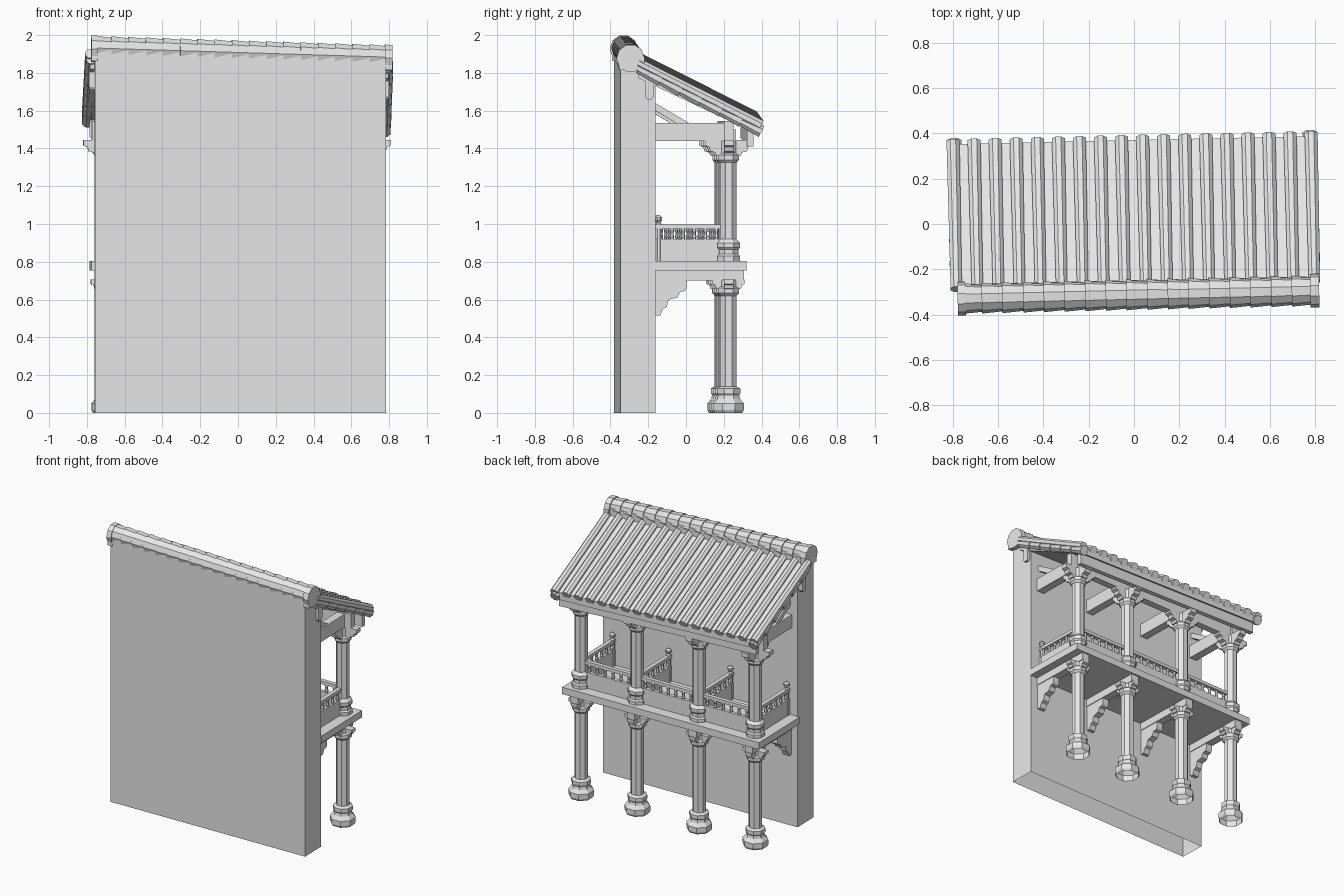
import bpy, bmesh, math
from mathutils import Matrix, Vector

if "Cube" in bpy.data.objects:
    bpy.data.objects.remove(bpy.data.objects["Cube"])

GREY = (0.8, 0.8, 0.8, 1)
mat = bpy.data.materials.new("pale_grey")
mat.use_nodes = True
mat.diffuse_color = GREY
mat.node_tree.nodes["Principled BSDF"].inputs["Base Color"].default_value = GREY

TURN = Matrix.Rotation(math.radians(1.28), 4, 'Z')
TILT = 0.031                      # roof sinks slightly toward +x
COLS = (-0.69, -0.245, 0.245, 0.69)
COL_Y = 0.21
WALL_BACK = -0.178
SLOPE = 0.51


def finish(name, bm, tilted=False):
    bmesh.ops.recalc_face_normals(bm, faces=bm.faces)
    if tilted:
        for v in bm.verts:
            if v.co.z > 1:
                v.co.z -= TILT * v.co.x
    bm.transform(TURN)
    me = bpy.data.meshes.new(name)
    bm.to_mesh(me)
    bm.free()
    me.materials.append(mat)
    ob = bpy.data.objects.new(name, me)
    bpy.context.collection.objects.link(ob)
    return ob


def prism(bm, pts, axis, a, b):
    """Extrude a (horizontal, z) outline along x or y from a to b."""
    def place(w, p):
        return (w, p[0], p[1]) if axis == 'x' else (p[0], w, p[1])
    rings = [[bm.verts.new(place(w, p)) for p in pts] for w in (a, b)]
    for ring in rings:
        bm.faces.new(ring)
    n = len(pts)
    for i in range(n):
        j = (i + 1) % n
        bm.faces.new((rings[0][i], rings[0][j], rings[1][j], rings[1][i]))


def box(bm, x0, x1, y0, y1, z0, z1):
    prism(bm, [(y0, z0), (y1, z0), (y1, z1), (y0, z1)], 'x', x0, x1)


def tube(bm, p0, p1, r0, r1, n=8):
    p0, p1 = Vector(p0), Vector(p1)
    d = p1 - p0
    m = Matrix.Translation((p0 + p1) / 2) @ d.to_track_quat('Z', 'Y').to_matrix().to_4x4()
    m = m @ Matrix.Rotation(math.pi / n, 4, 'Z')
    bmesh.ops.create_cone(bm, cap_ends=True, segments=n, radius1=r0, radius2=r1,
                          depth=d.length, matrix=m)


def lathe(bm, prof, x, y, n=8):
    """Stack of (radius, z) rings, radius measured across flats."""
    k = 1 / math.cos(math.pi / n)
    rings = [[bm.verts.new((x + r * k * math.cos((i + .5) * math.tau / n),
                            y + r * k * math.sin((i + .5) * math.tau / n), z))
              for i in range(n)] for r, z in prof]
    for lo, hi in zip(rings, rings[1:]):
        for i in range(n):
            j = (i + 1) % n
            bm.faces.new((lo[i], lo[j], hi[j], hi[i]))
    bm.faces.new(rings[-1])


# Main wall, open underneath
bm = bmesh.new()
prism(bm, [(-0.365, 0), (WALL_BACK, 0), (WALL_BACK, 1.77), (-0.26, 1.86), (-0.365, 1.86)],
      'x', -0.765, 0.775)
bm.faces.ensure_lookup_table()
bmesh.ops.delete(bm, geom=[f for f in bm.faces if all(v.co.z < 0.01 for v in f.verts)],
                 context='FACES_ONLY')
finish("wall", bm, True)

# Columns, two storeys
LOWER = [(.072, 0), (.08, .015), (.08, .05), (.06, .075), (.056, .095), (.062, .105),
         (.062, .13), (.042, .14), (.042, .62), (.056, .635), (.056, .66), (.045, .67), (.045, .705)]
UPPER = [(.06, .8), (.06, .83), (.052, .84), (.052, .865), (.06, .875), (.06, .9), (.042, .92),
         (.042, 1.325), (.054, 1.34), (.054, 1.365), (.045, 1.375), (.045, 1.44)]
for i, x in enumerate(COLS, 1):
    for label, prof in (("lower", LOWER), ("upper", UPPER)):
        bm = bmesh.new()
        lathe(bm, prof, x, COL_Y)
        finish(f"{label}_column_{i}", bm)


# Stepped cross brackets on the columns
def cross_bracket(bm, x, y, half, z, h):
    side = [(half, z), (half, z - h * .35), (half * .82, z - h * .45), (half * .78, z - h * .7),
            (half * .58, z - h * .78), (half * .5, z - h)]
    for axis, c, w in (('x', y, x), ('y', x, y)):
        outline = [(c + u, v) for u, v in side] + [(c - u, v) for u, v in reversed(side)]
        prism(bm, outline, axis, w - .025, w + .025)


bm = bmesh.new()
for x in COLS:
    cross_bracket(bm, x, COL_Y, .085, .705, .065)
    cross_bracket(bm, x, COL_Y, .125, 1.445, .085)
finish("column_brackets", bm)

# Balcony floor with its joists
bm = bmesh.new()
box(bm, -0.78, 0.78, WALL_BACK, 0.302, .755, .805)
finish("balcony_floor", bm)
bm = bmesh.new()
for x in COLS:
    box(bm, x - .03, x + .03, WALL_BACK, 0.29, .7, .756)
finish("floor_joists", bm)

# Scalloped wall corbels below the joists
CORBEL = [(0, .70), (0, .515), (.025, .515), (.04, .55), (.06, .56), (.07, .6), (.115, .61),
          (.13, .64), (.155, .645), (.165, .66), (.165, .70)]
bm = bmesh.new()
for x in COLS:
    prism(bm, [(WALL_BACK + u, z) for u, z in CORBEL], 'x', x - .025, x + .025)
finish("wall_corbels", bm)

# Upper tie beams, braces and the long eave beam
bm = bmesh.new()
for x in COLS:
    box(bm, x - .03, x + .03, WALL_BACK, COL_Y, 1.44, 1.535)
box(bm, -0.77, 0.77, COL_Y - .025, COL_Y + .025, 1.43, 1.545)
finish("upper_beams", bm)
bm = bmesh.new()
for x in (COLS[0], COLS[-1]):
    prism(bm, [(WALL_BACK, 1.6), (-.07, 1.535), (0, 1.535), (WALL_BACK, 1.64)],
          'x', x - .02, x + .02)
    box(bm, x - .022, x + .022, COL_Y - .04, COL_Y + .04, 1.38, 1.5)
finish("beam_braces", bm)

# Balustrades: solid panel, turned balusters and a handrail
BALUSTER = [(.006, .915), (.011, .932), (.007, .95), (.011, .965), (.007, .98)]


def balustrade(bm, a, b):
    (x0, y0), (x1, y1) = a, b
    along_x = y0 == y1
    for t, z0, z1 in ((.013, .8, .92), (.015, .974, .997)):
        ex, ey = (0, t) if along_x else (t, 0)
        box(bm, x0 - ex, x1 + ex, y0 - ey, y1 + ey, z0, z1)
    n = max(2, round(math.hypot(x1 - x0, y1 - y0) / .06))
    for k in range(n):
        f = (k + .5) / n
        lathe(bm, BALUSTER, x0 + (x1 - x0) * f, y0 + (y1 - y0) * f, 6)


bm = bmesh.new()
for xa, xb in zip(COLS, COLS[1:]):
    balustrade(bm, (xa + .035, COL_Y), (xb - .035, COL_Y))
for x in COLS:
    balustrade(bm, (x, WALL_BACK), (x, COL_Y - .035))
finish("balustrades", bm)
bm = bmesh.new()
for x in COLS:
    lathe(bm, [(.016, .8), (.016, 1.0), (.008, 1.008), (.018, 1.02), (.018, 1.035), (.006, 1.047)],
          x, WALL_BACK + .018)
finish("newel_posts", bm)


# Roof deck and eave board
def roof_z(y):
    return 1.83 - SLOPE * (y - WALL_BACK)


TOP, EAVE = -0.27, 0.37
bm = bmesh.new()
prism(bm, [(TOP, roof_z(TOP)), (EAVE, roof_z(EAVE)), (EAVE, roof_z(EAVE) - .055),
           (TOP, roof_z(TOP) - .08)], 'x', -0.79, 0.79)
finish("roof_deck", bm, True)
bm = bmesh.new()
box(bm, -0.78, 0.78, 0.305, 0.34, 1.435, 1.54)
finish("eave_board", bm, True)

# Barrel tile rows running down the slope
bm = bmesh.new()
ROWS = 18
for i in range(ROWS):
    x = -0.79 + 1.58 * i / (ROWS - 1)
    tube(bm, (x, TOP, roof_z(TOP)), (x, EAVE + .01, roof_z(EAVE + .01)), .027, .031)
finish("roof_tiles", bm, True)

# Overlapping verge tiles and end brackets at both gables
bm = bmesh.new()
STEPS = 6
for s in (-1, 1):
    for k in range(STEPS):
        y0 = TOP + (EAVE - TOP) * k / STEPS
        y1 = TOP + (EAVE - TOP) * (k + 1) / STEPS + .012
        tube(bm, (s * .785, y0, roof_z(y0) - .03), (s * .785, y1, roof_z(y1) - .03), .026, .035)
finish("verge_tiles", bm, True)
bm = bmesh.new()
for s in (-1, 1):
    a, b = sorted((s * .765, s * .795))
    prism(bm, [(-.235, 1.83), (-.235, 1.7), (-.225, 1.685), (-.2, 1.685), (-.19, 1.7), (-.19, 1.83)],
          'x', a, b)
finish("gable_end_brackets", bm, True)

# Ridge: base course, overlapping caps and end stops
RY, RZ = -0.312, 1.908
bm = bmesh.new()
box(bm, -0.775, 0.8, RY - .058, RY + .062, 1.855, 1.92)
finish("ridge_base", bm, True)
bm = bmesh.new()
CAPS = 17
for i in range(CAPS):
    x0 = -0.77 + 1.55 * i / CAPS
    tube(bm, (x0, RY, RZ), (x0 + 1.55 / CAPS + .004, RY, RZ), .068, .06, 10)
for x0, x1 in ((-0.785, -0.75), (0.77, 0.81)):
    tube(bm, (x0, RY, RZ - .005), (x1, RY, RZ - .005), .074, .074, 10)
    box(bm, x0, x1, RY - .062, RY + .075, 1.84, 1.91)
finish("ridge_caps", bm, True)
